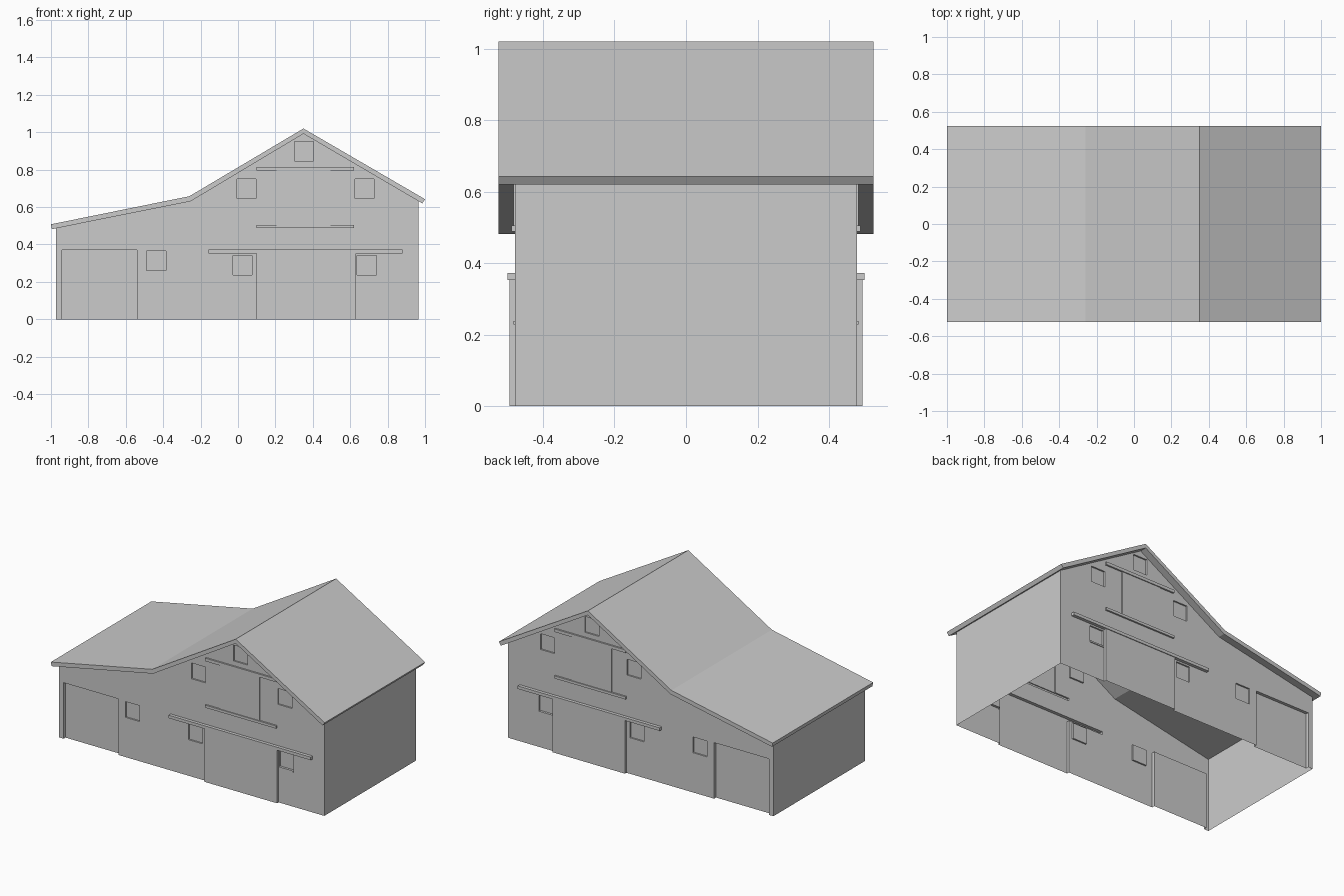
import bpy, bmesh

if "Cube" in bpy.data.objects:
    bpy.data.objects.remove(bpy.data.objects["Cube"])

WALL_Y, ROOF_Y = 0.4775, 0.524
X_LEFT, X_RIGHT = -0.973, 0.965

# Roof cross-section: top line and underside line, left eave to right eave
TOP = [(-1.0, 0.508), (-0.26, 0.658), (0.35, 1.02), (1.0, 0.642)]
UNDER = [(-0.995, 0.482), (-0.253, 0.631), (0.35, 0.992), (0.985, 0.62)]


def make_object(name, bm):
    bmesh.ops.remove_doubles(bm, verts=bm.verts, dist=1e-5)
    mesh = bpy.data.meshes.new(name)
    bm.to_mesh(mesh)
    bm.free()
    obj = bpy.data.objects.new(name, mesh)
    bpy.context.collection.objects.link(obj)
    return obj


def face(bm, points):
    return bm.faces.new([bm.verts.new(p) for p in points])


def roof_height(x):
    for (xa, za), (xb, zb) in zip(UNDER, UNDER[1:]):
        if x <= xb:
            return za + (zb - za) * (x - xa) / (xb - xa)
    return UNDER[-1][1]


# Roof slab
bm = bmesh.new()
f = face(bm, [(x, -ROOF_Y, z) for x, z in TOP + UNDER[::-1]])
ext = bmesh.ops.extrude_face_region(bm, geom=[f])
moved = [v for v in ext["geom"] if isinstance(v, bmesh.types.BMVert)]
bmesh.ops.translate(bm, verts=moved, vec=(0, 2 * ROOF_Y, 0))
if f.is_valid is False or len(bm.faces) < 10:
    face(bm, [(x, -ROOF_Y, z) for x, z in TOP + UNDER[::-1]])
    bmesh.ops.remove_doubles(bm, verts=bm.verts, dist=1e-5)
bmesh.ops.recalc_face_normals(bm, faces=bm.faces)
make_object("roof", bm)

# Relief panels on the gable wall: x0, x1, z0, z1, outward depth
panels = [
    (-0.94, -0.54, 0.0, 0.37, -0.02),      # recessed side door
    (0.10, 0.63, 0.0, 0.353, 0.016),       # sliding main door
    (-0.157, 0.88, 0.353, 0.373, 0.021),   # main door rail
    (0.205, 0.495, 0.505, 0.795, 0.005),   # loft door
    (0.10, 0.62, 0.488, 0.505, 0.011),     # loft door rails
    (0.10, 0.62, 0.795, 0.815, 0.011),
    (0.637, 0.74, 0.228, 0.238, 0.005),    # window sill
]
# Small recessed windows: left edge and bottom edge
for x, z in [(-0.488, 0.262), (-0.028, 0.238), (0.637, 0.238),
             (-0.006, 0.646), (0.625, 0.646), (0.302, 0.846)]:
    panels.append((x, x + 0.103, z, z + 0.104, -0.01))

# Gable wall built as stepped cells, clamped under the roof
xs = sorted({X_LEFT, X_RIGHT, UNDER[1][0], UNDER[2][0]}
            | {v for p in panels for v in p[:2]})
zs = sorted({0.0, UNDER[2][1]} | {v for p in panels for v in p[2:4]})


def depth(i, j):
    cx, cz = (xs[i] + xs[i + 1]) / 2, (zs[j] + zs[j + 1]) / 2
    d = 0.0
    for x0, x1, z0, z1, pd in panels:
        if x0 < cx < x1 and z0 < cz < z1:
            d = pd
    return d


def point(i, j, d):
    return (xs[i], -WALL_Y - d, min(zs[j], roof_height(xs[i])))


bm = bmesh.new()
nx, nz = len(xs) - 1, len(zs) - 1
for i in range(nx):
    for j in range(nz):
        d = depth(i, j)
        if max(roof_height(xs[i]), roof_height(xs[i + 1])) <= zs[j]:
            continue
        face(bm, [point(i, j, d), point(i + 1, j, d),
                  point(i + 1, j + 1, d), point(i, j + 1, d)])
        # side and top steps between neighbouring cells
        if i + 1 < nx and depth(i + 1, j) != d:
            e = depth(i + 1, j)
            face(bm, [point(i + 1, j, d), point(i + 1, j, e),
                      point(i + 1, j + 1, e), point(i + 1, j + 1, d)])
        if j + 1 < nz and depth(i, j + 1) != d:
            e = depth(i, j + 1)
            face(bm, [point(i, j + 1, d), point(i + 1, j + 1, d),
                      point(i + 1, j + 1, e), point(i, j + 1, e)])
gables = make_object("gable_walls", bm)
mirror = gables.modifiers.new("back_wall", "MIRROR")
mirror.use_axis = (False, True, False)

# Plain end walls
for name, x, s in (("left_wall", X_LEFT, -1), ("right_wall", X_RIGHT, 1)):
    bm = bmesh.new()
    h, y = roof_height(x), WALL_Y * s
    face(bm, [(x, -y, 0), (x, y, 0), (x, y, h), (x, -y, h)])
    make_object(name, bm)
